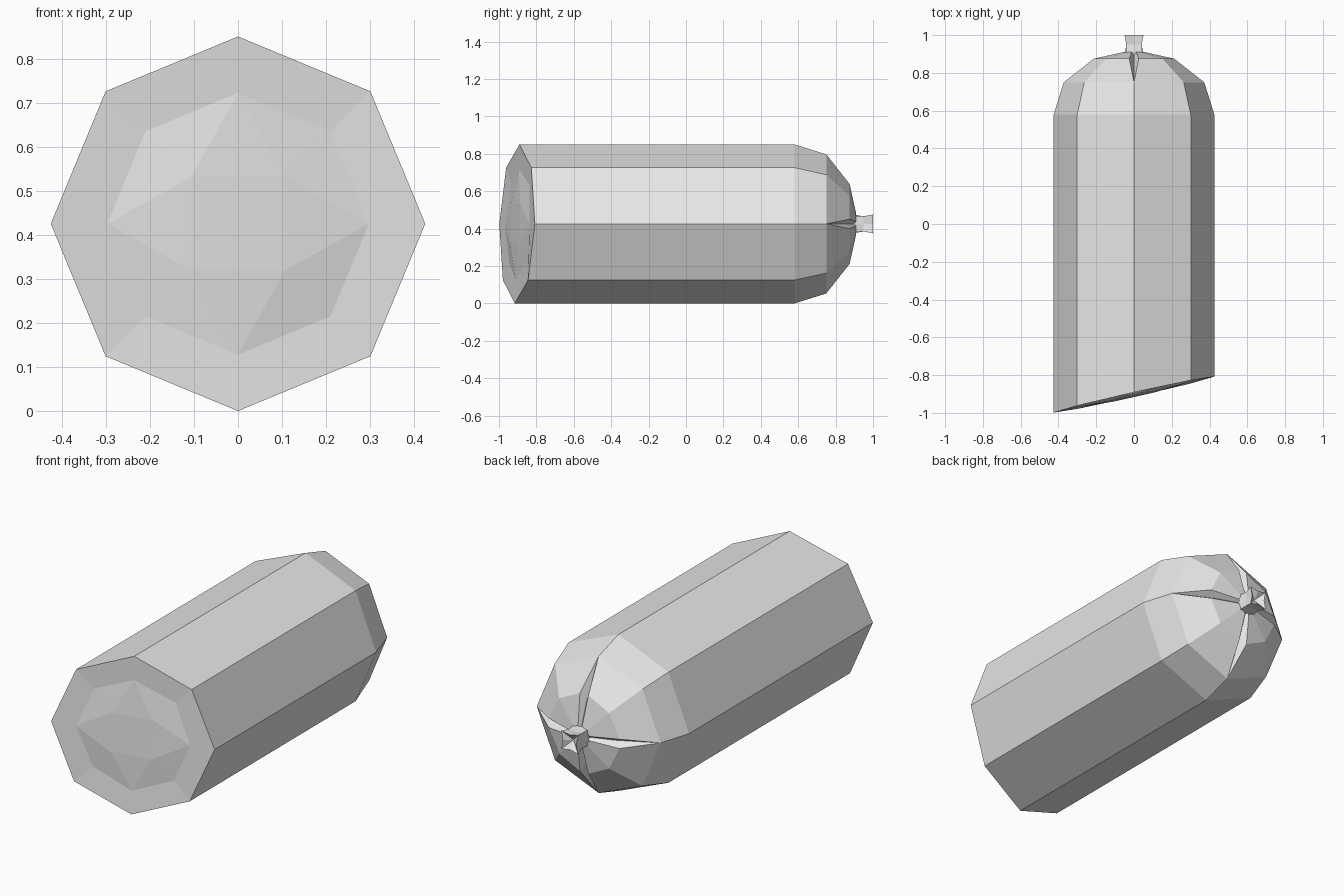
import bpy, bmesh
from math import cos, sin, pi

cube = bpy.data.objects.get("Cube")
if cube:
    bpy.data.objects.remove(cube)

CZ = 0.425   # height of the long axis
R = 0.425    # body radius

grey = bpy.data.materials.new("light grey")
grey.use_nodes = True
colour = (0.8, 0.8, 0.8, 1)
grey.diffuse_color = colour
grey.node_tree.nodes["Principled BSDF"].inputs["Base Color"].default_value = colour


def finish(bm, name):
    """Weld, orient and link a flat-shaded part."""
    bmesh.ops.remove_doubles(bm, verts=bm.verts, dist=0.0005)
    bmesh.ops.recalc_face_normals(bm, faces=bm.faces)
    mesh = bpy.data.meshes.new(name)
    bm.to_mesh(mesh)
    bm.free()
    mesh.materials.append(grey)
    obj = bpy.data.objects.new(name, mesh)
    bpy.context.collection.objects.link(obj)
    return obj


def point(bm, r, a, y, side=0.0):
    """Vertex at radius r and angle a around the axis, shifted sideways."""
    return bm.verts.new((r * cos(a) - side * sin(a), y, CZ + r * sin(a) + side * cos(a)))


def bridge(bm, a, b):
    n = len(a)
    for i in range(n):
        j = (i + 1) % n
        bm.faces.new((a[i], a[j], b[j], b[i]))


def cut_y(x, z):
    """Slanted plane of the cut front end."""
    return -0.903 + 0.224 * x + 0.029 * (z - CZ)


# Body: octagonal tube and dome; each axis corner pinches into a groove
# ring: y, radius, groove half width, groove bottom radius, groove bottom y
rings = [
    (-0.9, R, 0, R, -0.9),
    (0.58, R, 0, R, 0.58),
    (0.75, 0.372, 0, 0.372, 0.75),
    (0.875, 0.213, 0.025, 0.165, 0.855),
    (0.91, 0.055, 0.012, 0.035, 0.9),
]
bm = bmesh.new()
loops = []
for y, r, w, rb, yb in rings:
    loop = []
    for k in range(8):
        a = k * pi / 4
        if k % 2 == 0:
            loop += [point(bm, r, a, y, -w), point(bm, rb, a, yb), point(bm, r, a, y, w)]
        else:
            loop.append(point(bm, r, a, y))
    loops.append(loop)
for v in loops[0]:
    v.co.y = cut_y(v.co.x, v.co.z)
for a, b in zip(loops, loops[1:]):
    bridge(bm, a, b)


# Cut front face: slightly uneven facets
def cut_point(r, k, depth):
    v = point(bm, r, k * pi / 4, 0)
    v.co.y = cut_y(v.co.x, v.co.z) + depth
    return v


outer = [cut_point(R, k, 0) for k in range(8)]
middle = [cut_point(0.297, k, 0.012 * (k % 2)) for k in range(8)]
inner = [cut_point(0.15, k, -0.01) for k in (1, 3, 5, 7)]
bridge(bm, outer, middle)
for q in range(4):
    m0, m1, m2 = (middle[(2 * q + i) % 8] for i in range(3))
    bm.faces.new((m0, m1, inner[q]))
    bm.faces.new((m1, m2, inner[q]))
    bm.faces.new((m2, inner[(q + 1) % 4], inner[q]))
bm.faces.new(inner)
finish(bm, "sausage_body")

# Knot: crimped neck flaring into a star-shaped tuft
bm = bmesh.new()
loops = []
for y, tip, valley in ((0.89, 0.055, 0.05), (0.95, 0.05, 0.04), (1.0, 0.062, 0.04)):
    loops.append([point(bm, valley if k % 2 == 0 else tip * 1.15, k * pi / 4, y) for k in range(8)])
for a, b in zip(loops, loops[1:]):
    bridge(bm, a, b)
hollow = bm.verts.new((0, 0.965, CZ))
last = loops[-1]
for k in range(8):
    bm.faces.new((last[k], last[(k + 1) % 8], hollow))
finish(bm, "end_knot")
